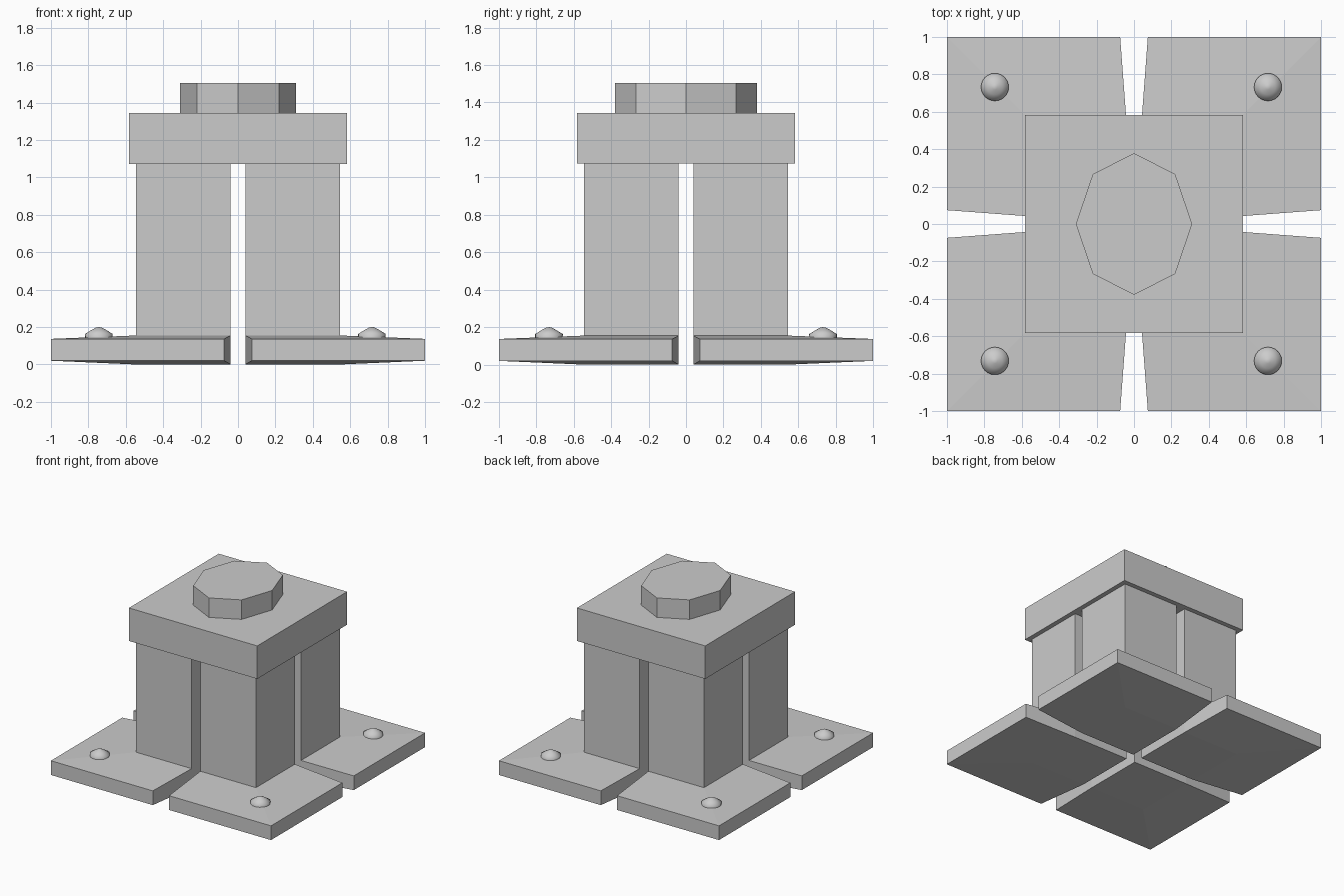
import bpy, bmesh, math

if "Cube" in bpy.data.objects:
    bpy.data.objects.remove(bpy.data.objects["Cube"])

def make_object(name, bm):
    bmesh.ops.recalc_face_normals(bm, faces=bm.faces)
    mesh = bpy.data.meshes.new(name)
    bm.to_mesh(mesh)
    bm.free()
    ob = bpy.data.objects.new(name, mesh)
    bpy.context.collection.objects.link(ob)
    return ob

def box(name, x0, x1, y0, y1, z0, z1):
    bm = bmesh.new()
    bmesh.ops.create_cube(bm, size=1)
    for v in bm.verts:
        v.co = ((x0 + x1) / 2 + v.co.x * (x1 - x0),
                (y0 + y1) / 2 + v.co.y * (y1 - y0),
                (z0 + z1) / 2 + v.co.z * (z1 - z0))
    return make_object(name, bm)

GAP, LEG, FLARE = 0.04, 0.545, 0.074

# Foot pad: flat square under the leg, flaring and thinning to the outer rim
def foot_pad(name, sx, sy):
    plan = [(GAP, GAP), (LEG, GAP), (1, FLARE), (1, 1),
            (FLARE, 1), (GAP, LEG), (LEG, LEG)]
    bm = bmesh.new()
    low, high = [], []
    for x, y in plan:
        rim = max(x, y) == 1
        low.append(bm.verts.new((sx * x, sy * y, 0.02 if rim else 0.0)))
        high.append(bm.verts.new((sx * x, sy * y, 0.137 if rim else 0.155)))
    for ring in (low, high):
        for quad in ((0, 1, 6, 5), (1, 2, 3, 6), (6, 3, 4, 5)):
            bm.faces.new([ring[i] for i in quad])
    for i in range(6):
        j = (i + 1) % 6
        bm.faces.new((low[i], low[j], high[j], high[i]))
    return make_object(name, bm)

# Rivet: low pointed dome made by spinning a profile
def rivet(name, x, y):
    bm = bmesh.new()
    profile = [(0.073, 0.135), (0.074, 0.163), (0.04, 0.184), (0.014, 0.198), (0, 0.2)]
    verts = [bm.verts.new((r, 0, z)) for r, z in profile]
    edges = [bm.edges.new(p) for p in zip(verts, verts[1:])]
    bmesh.ops.spin(bm, geom=verts + edges, cent=(0, 0, 0), axis=(0, 0, 1),
                   angle=math.tau, steps=24)
    bmesh.ops.remove_doubles(bm, verts=bm.verts, dist=0.0005)
    ob = make_object(name, bm)
    ob.location = (x, y, 0)
    for p in ob.data.polygons:
        p.use_smooth = True
    return ob

# Four legs with their pads and rivets
for side, sx in (("left", -1), ("right", 1)):
    for end, sy in (("front", -1), ("back", 1)):
        tag = end + "_" + side
        xs, ys = sorted((sx * GAP, sx * LEG)), sorted((sy * GAP, sy * LEG))
        box(tag + "_leg", *xs, *ys, 0.15, 1.08)
        foot_pad(tag + "_foot", sx, sy)
        rivet(tag + "_rivet", -0.744 if sx < 0 else 0.716, sy * 0.732)

# Cap block joining the legs
box("cap_block", -0.583, 0.583, -0.583, 0.583, 1.073, 1.344)

# Eight-sided boss on top
bpy.ops.mesh.primitive_cylinder_add(vertices=8, radius=1, depth=1, location=(0, 0, 1.42))
boss = bpy.context.object
boss.name = "top_boss"
boss.scale = (0.311, 0.378, 0.168)
